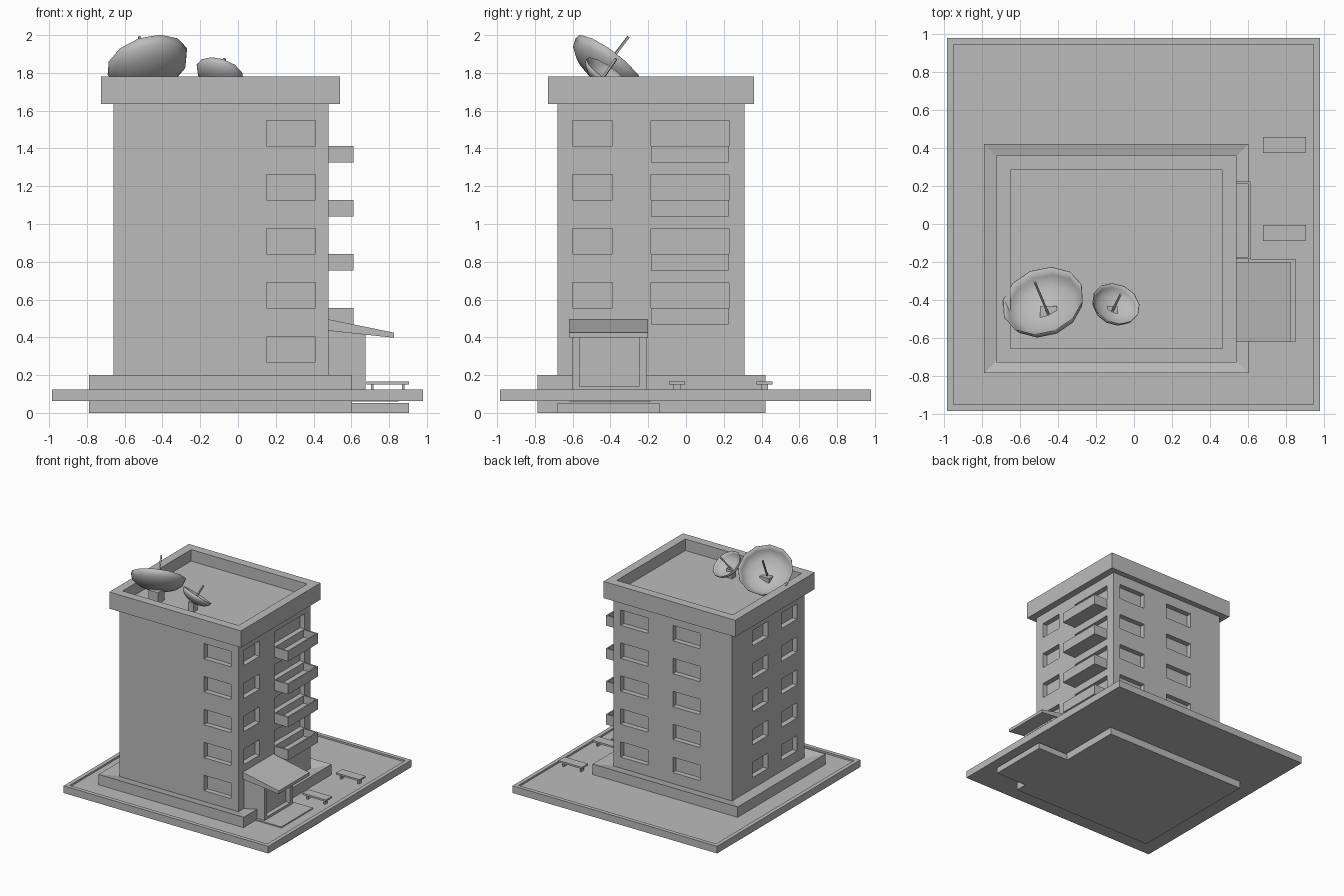
import bpy, bmesh, math
from mathutils import Vector, Matrix

if "Cube" in bpy.data.objects:
    bpy.data.objects.remove(bpy.data.objects["Cube"], do_unlink=True)

GREY = (0.5, 0.5, 0.5, 1)
grey = bpy.data.materials.new("plain grey")
grey.use_nodes = True
grey.diffuse_color = GREY
grey.node_tree.nodes["Principled BSDF"].inputs["Base Color"].default_value = GREY


def finish(name, bm):
    """Turn a bmesh into a grey object."""
    mesh = bpy.data.meshes.new(name)
    bm.to_mesh(mesh)
    bm.free()
    mesh.materials.append(grey)
    ob = bpy.data.objects.new(name, mesh)
    bpy.context.collection.objects.link(ob)
    return ob


def add_box(bm, x, y, z):
    """Add a box given its (min, max) on each axis; return its top face."""
    size = Matrix.Diagonal((x[1] - x[0], y[1] - y[0], z[1] - z[0], 1))
    centre = Matrix.Translation((sum(x) / 2, sum(y) / 2, sum(z) / 2))
    verts = bmesh.ops.create_cube(bm, size=1, matrix=centre @ size)["verts"]
    faces = {f for v in verts for f in v.link_faces}
    return max(faces, key=lambda f: f.calc_center_median().z)


def box(name, x, y, z, rim=None, depth=0, slope=False):
    """Box, optionally with its top sunk inside a rim or sloped inwards."""
    bm = bmesh.new()
    top = add_box(bm, x, y, z)
    if rim:
        bmesh.ops.inset_region(bm, faces=[top], thickness=rim, use_even_offset=True)
        if slope:
            bmesh.ops.translate(bm, verts=top.verts[:], vec=(0, 0, -depth))
        else:
            floor = bmesh.ops.extrude_discrete_faces(bm, faces=[top])["faces"][0]
            bmesh.ops.translate(bm, verts=floor.verts[:], vec=(0, 0, -depth))
    return finish(name, bm)


def cut(target, boxes):
    """Cut recesses out of a part."""
    bm = bmesh.new()
    for b in boxes:
        add_box(bm, *b)
    cutter = finish("recess_cutter", bm)
    cutter.hide_render = True
    mod = target.modifiers.new("recesses", "BOOLEAN")
    mod.object, mod.operation, mod.solver = cutter, "DIFFERENCE", "EXACT"
    bpy.context.view_layer.objects.active = target
    bpy.ops.object.modifier_apply(modifier=mod.name)
    bpy.data.objects.remove(cutter, do_unlink=True)


# Ground slab, foundation and entrance plates
box("ground_slab", (-.985, .98), (-.985, .98), (.063, .125), rim=.035, depth=.015)
box("foundation", (-.79, .603), (-.785, .42), (0, .2), rim=.11, depth=.025, slope=True)
box("lower_entrance_plate", (.58, .905), (-.68, -.14), (0, .053))
box("entrance_step", (.58, .85), (-.62, -.185), (.06, .12))

# Tower with recessed windows
X, Y = (-.66, .48), (-.68, .31)
DEEP = .045
tower = box("tower", X, Y, (.15, 1.66))
recesses = []
for floor in range(5):
    z = (.27 + .286 * floor, .403 + .286 * floor)
    recesses.append(((.15, .41), (Y[0] - .1, Y[0] + DEEP), z))
    for x in ((.15, .41), (-.35, -.09)):
        recesses.append((x, (Y[1] - DEEP, Y[1] + .1), z))
    for y in ((-.58, -.37), (-.18, .03)):
        recesses.append(((X[0] - .1, X[0] + DEEP), y, z))
    if floor:
        for y in ((-.6, -.39), (-.185, .228)):
            recesses.append(((X[1] - DEEP, X[1] + .1), y, z))
        # Balcony tray below the wide opening
        box(f"balcony_{floor}", (.465, .612), (-.185, .225),
            (z[0] - .088, z[0]), rim=.012, depth=.065)
cut(tower, recesses)

# Flat roof with parapet
box("roof_parapet", (-.725, .54), (-.73, .36), (1.635, 1.78), rim=.075, depth=.1)

# Porch with recessed door and sloping canopy
porch = box("porch", (.46, .675), (-.6, -.21), (.1, .43))
cut(porch, [((.635, .8), (-.565, -.25), (.14, .4))])
bm = bmesh.new()
profile = [(.46, .437), (.825, .398), (.825, .425), (.46, .499)]
side = bm.faces.new([bm.verts.new((x, -.62, z)) for x, z in profile])
ext = bmesh.ops.extrude_face_region(bm, geom=[side])["geom"]
bmesh.ops.translate(bm, vec=(0, .42, 0),
                    verts=[g for g in ext if isinstance(g, bmesh.types.BMVert)])
bmesh.ops.recalc_face_normals(bm, faces=bm.faces[:])
finish("canopy", bm)

# Benches
for name, y in (("front_bench", -.047), ("back_bench", .415)):
    bm = bmesh.new()
    add_box(bm, (.68, .905), (y - .042, y + .042), (.15, .165))
    for x in (.71, .875):
        add_box(bm, (x - .007, x + .007), (y - .018, y + .018), (.105, .152))
    finish(name, bm)


def dish(name, centre, axis, radius, depth, rod):
    """Curved bowl facing along axis, with feed rod and mounting block."""
    axis, centre = Vector(axis).normalized(), Vector(centre)
    place = Matrix.Translation(centre) @ axis.to_track_quat("Z", "Y").to_matrix().to_4x4()
    bm = bmesh.new()
    bmesh.ops.create_uvsphere(bm, u_segments=12, v_segments=8, radius=1)
    upper = [v for v in bm.verts if v.co.z > .01]
    bmesh.ops.delete(bm, geom=upper, context="VERTS")
    bmesh.ops.scale(bm, vec=(radius, radius, depth), verts=bm.verts[:])
    bm.transform(place)
    bowl = finish(name, bm)
    shell = bowl.modifiers.new("thickness", "SOLIDIFY")
    shell.thickness, shell.offset = .004, -1
    bpy.ops.object.select_all(action="DESELECT")
    bowl.select_set(True)
    bpy.context.view_layer.objects.active = bowl
    bpy.ops.object.shade_smooth_by_angle(angle=math.radians(40))
    # Feed rod
    bm = bmesh.new()
    add_box(bm, (-.006, .006), (-.006, .006), (-depth, rod - depth))
    bm.transform(place)
    finish(name + "_rod", bm)
    # Mounting block
    foot = centre - axis * depth
    w = radius * .2
    box(name + "_mount", (foot.x - w, foot.x + w), (foot.y - w, foot.y + w),
        (1.675, foot.z + .01))


dish("large_dish", (-.48, -.405, 1.86), (-.25, .59, .77), .222, .12, .29)
dish("small_dish", (-.095, -.42, 1.803), (.27, .55, .79), .13, .07, .16)
